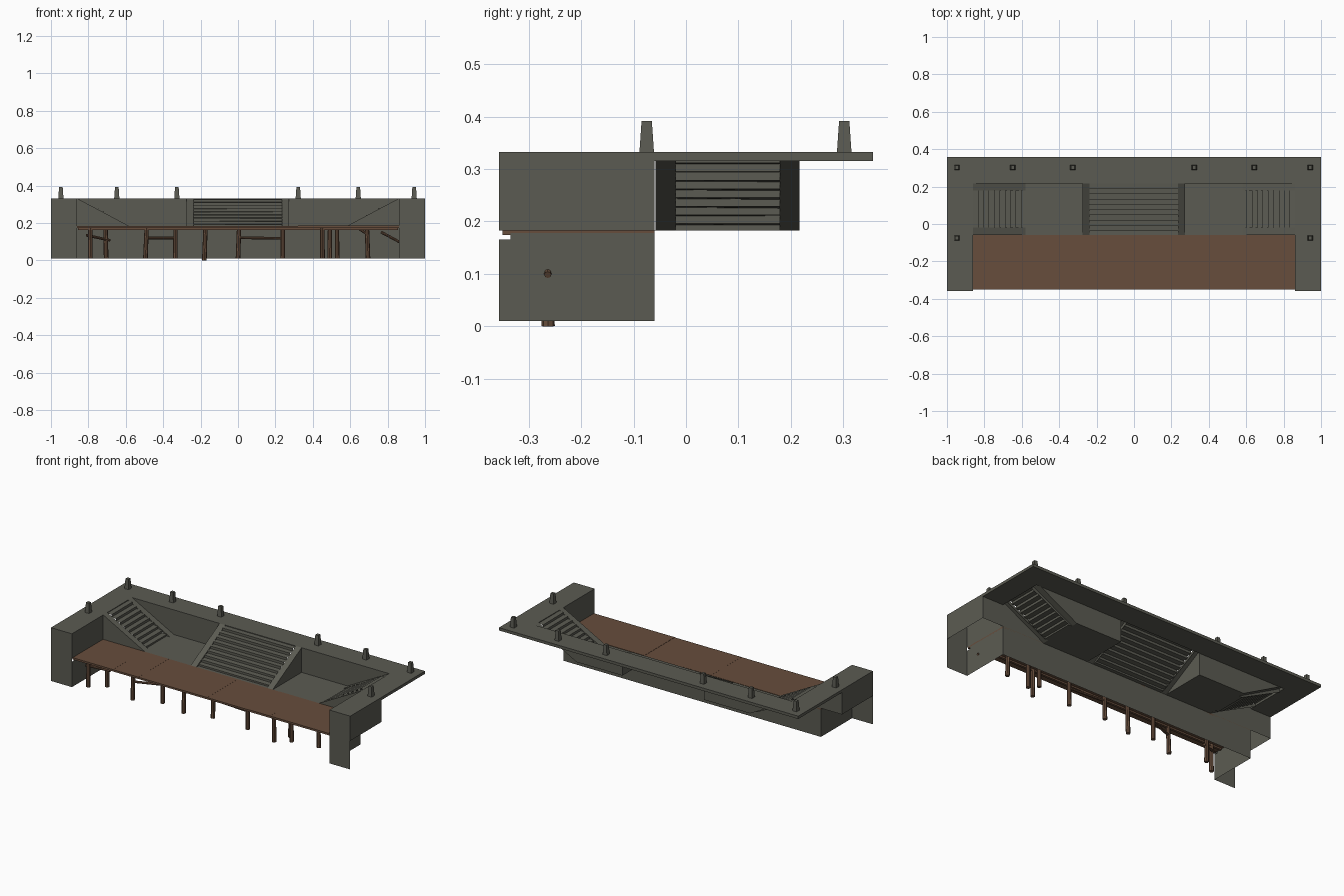
import bpy, bmesh, math, random
from mathutils import Vector

if "Cube" in bpy.data.objects:
    bpy.data.objects.remove(bpy.data.objects["Cube"])

random.seed(4)


def material(name, rgb):
    m = bpy.data.materials.new(name)
    m.diffuse_color = (*rgb, 1)
    m.use_nodes = True
    m.node_tree.nodes["Principled BSDF"].inputs["Base Color"].default_value = m.diffuse_color
    return m


STONE = material("grey stone", (0.105, 0.105, 0.085))
WOOD = material("brown wood", (0.135, 0.075, 0.045))


def finish(bm, name, mat):
    me = bpy.data.meshes.new(name)
    bm.to_mesh(me)
    bm.free()
    me.materials.append(mat)
    ob = bpy.data.objects.new(name, me)
    bpy.context.collection.objects.link(ob)
    return ob


def sheets(name, polys, mat=STONE):
    """Open shell: each item is (corner points, facing direction)."""
    bm = bmesh.new()
    for pts, facing in polys:
        f = bm.faces.new([bm.verts.new(p) for p in pts])
        f.normal_update()
        if f.normal.dot(Vector(facing)) < 0:
            f.normal_flip()
    return finish(bm, name, mat)


def box(name, x0, x1, y0, y1, z0, z1, mat=STONE, taper=1.0):
    bm = bmesh.new()
    bmesh.ops.create_cube(bm, size=1)
    for v in bm.verts:
        t = taper if v.co.z > 0 else 1
        v.co = ((x0 + x1) / 2 + v.co.x * t * (x1 - x0),
                (y0 + y1) / 2 + v.co.y * t * (y1 - y0),
                z1 if v.co.z > 0 else z0)
    return finish(bm, name, mat)


def log(name, a, b, r):
    a, b = Vector(a), Vector(b)
    d = b - a
    bm = bmesh.new()
    bmesh.ops.create_cone(bm, cap_ends=True, segments=8, radius1=r,
                          radius2=r * 0.92, depth=d.length)
    rot = d.to_track_quat('Z', 'Y').to_matrix()
    for v in bm.verts:
        v.co = rot @ v.co + (a + b) / 2
    return finish(bm, name, WOOD)


FLOOR, TOP, BASE, LIP = 0.183, 0.332, 0.01, 0.315
FRONT, MID, WALL, BACK = -0.357, -0.06, 0.217, 0.357


def staircase(name, hi, lo, w0, w1, rail, n, to_xyz, out, rail_sides):
    """Worn steps between two sloping side ramps; run goes hi -> lo."""
    polys = []
    step_lo = lo + (hi - lo) * 0.08
    dx, dz = (step_lo - hi) / n, (FLOOR - TOP) / n
    up, z = (0, 0, 1), TOP - 0.004
    for i in range(n):
        r0, r1 = hi + dx * i, hi + dx * (i + 1)
        za, zb = z - 0.002, z - random.uniform(0.001, 0.004)
        zn = TOP + dz * (i + 1) - 0.004 if i < n - 1 else FLOOR
        polys.append(([to_xyz(r0, w0, z), to_xyz(r1, w0, za),
                       to_xyz(r1, w1, zb), to_xyz(r0, w1, z)], up))
        polys.append(([to_xyz(r1, w0, za), to_xyz(r1, w1, zb),
                       to_xyz(r1, w1, zn), to_xyz(r1, w0, zn)], out))
        z = zn
    # floor strip at the foot
    polys.append(([to_xyz(step_lo, w0, FLOOR), to_xyz(lo, w0, FLOOR),
                   to_xyz(lo, w1, FLOOR), to_xyz(step_lo, w1, FLOOR)], up))
    for w, s, side in ((w0, -1, rail_sides[0]), (w1, 1, rail_sides[1])):
        e = w + s * rail
        polys.append(([to_xyz(hi, w, TOP), to_xyz(lo, w, FLOOR),
                       to_xyz(lo, e, FLOOR), to_xyz(hi, e, TOP)], up))
        face = Vector(to_xyz(0, s, 0))
        polys.append(([to_xyz(hi, w, TOP), to_xyz(lo, w, FLOOR),
                       to_xyz(step_lo, w, FLOOR),
                       to_xyz(hi, w, TOP - 0.022)], -face))
        if side:
            polys.append(([to_xyz(hi, e, TOP), to_xyz(lo, e, FLOOR),
                           to_xyz(hi, e, FLOOR)], face))
    sheets(name, polys)


# upper promenade slab
box("upper_walkway_back", -1, 1, WALL, BACK, LIP, TOP)
# quay front wall below the terrace
sheets("quay_wall", [([(-.86, MID, BASE), (.86, MID, BASE),
                       (.86, MID, FLOOR), (-.86, MID, FLOOR)], (0, -1, 0))])
# centre stairs
staircase("centre_stairs", WALL, MID, -0.237, 0.235, 0.038, 9,
          lambda r, w, z: (w, r, z), (0, -1, 0), (True, True))

for s, side in ((-1, "left"), (1, "right")):
    X = lambda a: s * a
    # side walkway and end pier (open underneath)
    box("upper_walkway_" + side, min(s, X(.86)), max(s, X(.86)),
        MID, WALL, LIP, TOP)
    sheets("end_pier_" + side, [
        ([(X(.86), FRONT, TOP), (s, FRONT, TOP),
          (s, MID, TOP), (X(.86), MID, TOP)], (0, 0, 1)),
        ([(X(.86), FRONT, BASE), (s, FRONT, BASE),
          (s, FRONT, TOP), (X(.86), FRONT, TOP)], (0, -1, 0)),
        ([(s, FRONT, FLOOR), (s, MID, FLOOR),
          (s, MID, TOP), (s, FRONT, TOP)], (s, 0, 0)),
        ([(X(.86), MID, FLOOR), (s, MID, FLOOR),
          (s, MID, TOP), (X(.86), MID, TOP)], (0, 1, 0)),
        ([(X(.86), FRONT, FLOOR), (X(.86), MID, FLOOR),
          (X(.86), MID, TOP), (X(.86), FRONT, TOP)], (-s, 0, 0)),
        ([(X(.86), FRONT, BASE), (X(.86), MID, BASE), (X(.86), MID, .178),
          (X(.86), -.335, .178), (X(.86), -.335, .165),
          (X(.86), FRONT, .165)], (-s, 0, 0)),
    ])
    # side stairs
    staircase("side_stairs_" + side, X(.86), X(.58), -0.02, 0.179, 0.038, 9,
              lambda r, w, z: (r, w, z), (-s, 0, 0), (True, False))
    # terrace floor and the wall behind it
    sheets("terrace_" + side, [
        ([(X(.273), MID, FLOOR), (X(.58), MID, FLOOR),
          (X(.58), WALL, FLOOR), (X(.273), WALL, FLOOR)], (0, 0, 1)),
        ([(X(.273), WALL, FLOOR), (X(.58), WALL, FLOOR),
          (X(.86), WALL, TOP), (X(.273), WALL, TOP)], (0, -1, 0)),
    ])

# mooring bollards
for i, (x, y) in enumerate([(x, .302) for x in
                            (-.947, -.648, -.327, .322, .643, .942)]
                           + [(-.947, -.075), (.942, -.075)]):
    box(f"bollard_{i}", x - .014, x + .014, y - .014, y + .014,
        TOP - .002, .392, taper=0.7)

# wooden deck in broad panels
cuts = [-.86, -.59, -.42, -.125, .04, .32, .46, .86]
for i, (a, b) in enumerate(zip(cuts, cuts[1:])):
    h = random.uniform(.1845, .186)
    box(f"deck_panel_{i}", a, b, -.35, MID, .174, h, WOOD)
for i, y in enumerate((-.30, -.24, -.13)):
    box(f"deck_joist_{i}", -.855, .855, y - .007, y + .007, .164, .175, WOOD)

# piles under the deck
piles = [(-.79, -.30), (-.705, -.24), (-.495, -.30), (-.335, -.24),
         (-.18, -.263), (0, -.24), (.24, -.25), (.452, -.30),
         (.49, -.20), (.53, -.245), (.695, -.22)]
for i, (x, y) in enumerate(piles):
    low = 0.0 if i == 4 else BASE
    log(f"pile_{i}", (x, y, low),
        (x + random.uniform(-.008, .008), y, .176), .0125)

# cross braces
braces = [((-.81, -.30, .135), (-.685, -.235, .108)),
          ((-.495, -.30, .12), (-.335, -.24, .12)),
          ((0, -.24, .122), (.24, -.25, .118)),
          ((.65, -.22, .168), (.70, -.22, .135)),
          ((.765, -.262, .152), (.865, -.264, .098))]
for i, (a, b) in enumerate(braces):
    log(f"brace_{i}", a, b, .0075)
